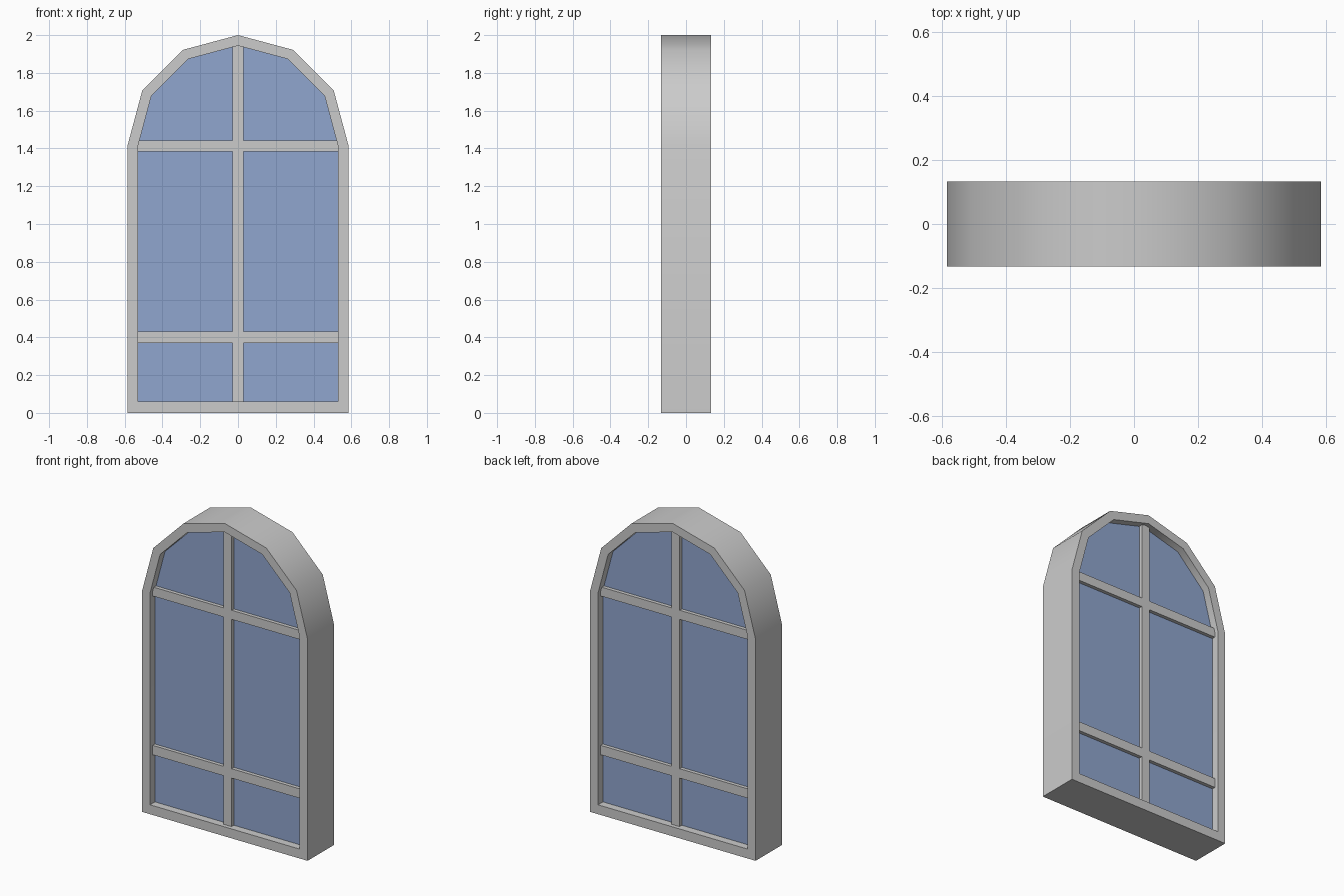
import bpy, bmesh, math

if "Cube" in bpy.data.objects:
    bpy.data.objects.remove(bpy.data.objects["Cube"])

R_OUT, R_IN, SPRING = 0.585, 0.529, 1.415
DEPTH, BAR_DEPTH, GLASS_DEPTH = 0.265, 0.212, 0.166


def arch(r, bottom):
    """Window outline: straight sides and a six-segment round head."""
    head = [(r * math.cos(math.radians(a)), SPRING + r * math.sin(math.radians(a)))
            for a in range(0, 181, 30)]
    return [(r, bottom)] + head + [(-r, bottom)]


def finish(bm, name):
    bmesh.ops.recalc_face_normals(bm, faces=bm.faces)
    mesh = bpy.data.meshes.new(name)
    bm.to_mesh(mesh)
    bm.free()
    obj = bpy.data.objects.new(name, mesh)
    bpy.context.collection.objects.link(obj)
    return obj


def loop(bm, outline, y):
    return [bm.verts.new((x, y, z)) for x, z in outline]


def bridge(bm, a, b):
    n = len(a)
    for i in range(n):
        j = (i + 1) % n
        bm.faces.new((a[i], a[j], b[j], b[i]))


def bar(name, x0, x1, z0, z1):
    bm = bmesh.new()
    bmesh.ops.create_cube(bm, size=1)
    bmesh.ops.scale(bm, verts=bm.verts, vec=(x1 - x0, BAR_DEPTH, z1 - z0))
    bmesh.ops.translate(bm, verts=bm.verts, vec=((x0 + x1) / 2, 0, (z0 + z1) / 2))
    return finish(bm, name)


# arched frame: ring of four loops
bm = bmesh.new()
outer, inner, h = arch(R_OUT, 0), arch(R_IN, 0.06), DEPTH / 2
rings = [loop(bm, outer, -h), loop(bm, outer, h), loop(bm, inner, h), loop(bm, inner, -h)]
for k in range(4):
    bridge(bm, rings[k], rings[(k + 1) % 4])
frame = finish(bm, "frame")
bpy.context.view_layer.objects.active = frame
frame.select_set(True)
bpy.ops.object.shade_smooth_by_angle(angle=math.radians(40))

# glass slab, recessed behind the bars
bm = bmesh.new()
front = loop(bm, inner, -GLASS_DEPTH / 2)
back = loop(bm, inner, GLASS_DEPTH / 2)
bm.faces.new(front)
bm.faces.new(back)
bridge(bm, front, back)
glass = finish(bm, "glass")
mat = bpy.data.materials.new("blue_glass")
mat.diffuse_color = (0.28, 0.38, 0.62, 1)
mat.use_nodes = True
mat.node_tree.nodes["Principled BSDF"].inputs["Base Color"].default_value = mat.diffuse_color
glass.data.materials.append(mat)

# glazing bars
bar("vertical_bar", -0.029, 0.029, 0.05, 1.955)
bar("lower_bar", -0.53, 0.53, 0.37, 0.43)
bar("upper_bar", -0.53, 0.53, 1.385, 1.443)
